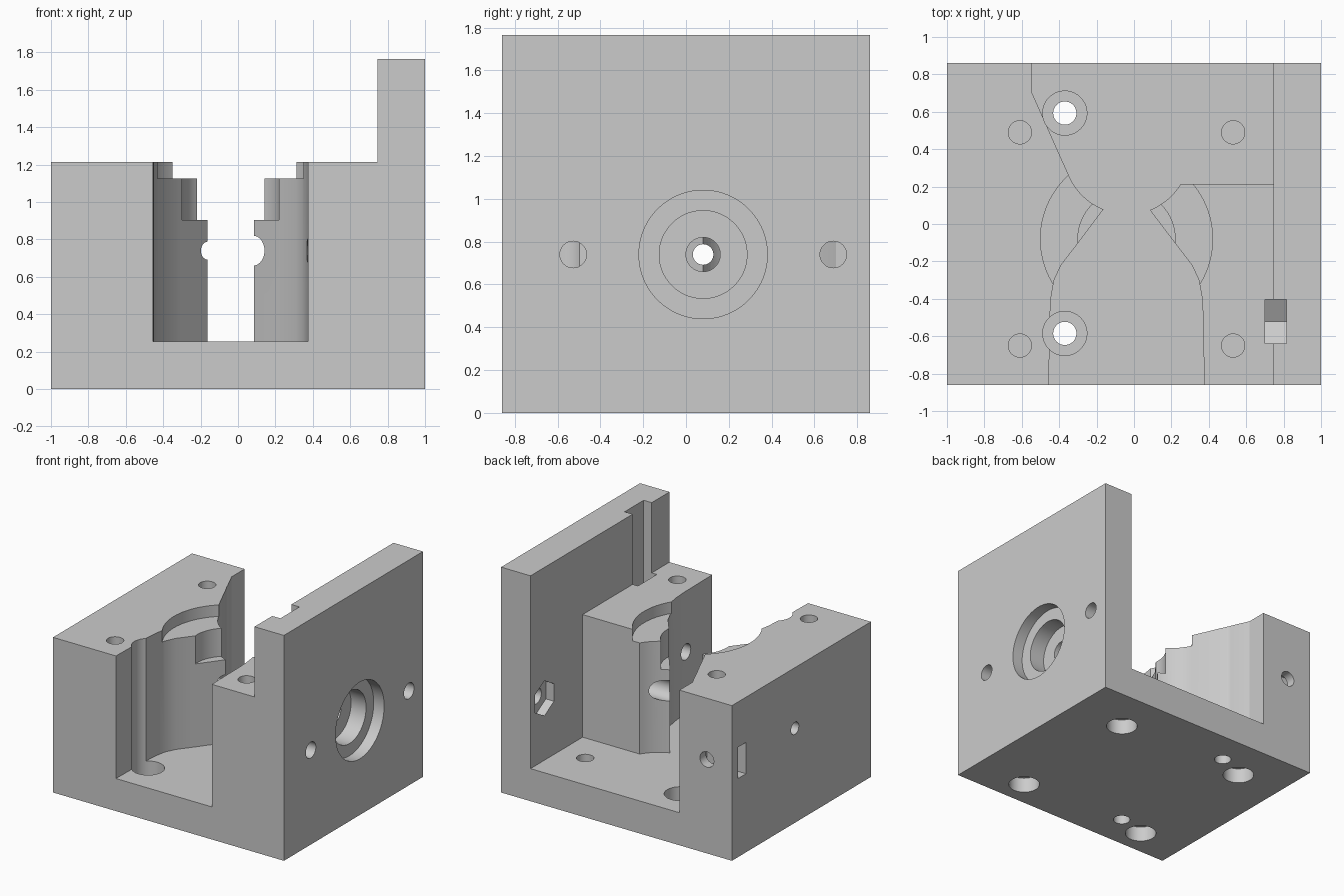
import bpy, bmesh
from math import sin, cos, radians, pi

if "Cube" in bpy.data.objects:
    bpy.data.objects.remove(bpy.data.objects["Cube"])

grey = bpy.data.materials.new("plain_grey")
grey.use_nodes = True
grey.diffuse_color = (0.6, 0.6, 0.6, 1)
grey.node_tree.nodes["Principled BSDF"].inputs["Base Color"].default_value = (0.6, 0.6, 0.6, 1)


def arc(cu, cv, r, start, end, n):
    """Points along a circular arc, angles in degrees."""
    angles = [radians(start + (end - start) * i / n) for i in range(n + 1)]
    return [(cu + r * cos(a), cv + r * sin(a)) for a in angles]


def rect(u0, u1, v0, v1):
    return [(u0, v0), (u1, v0), (u1, v1), (u0, v1)]


def prism(name, outline, axis, lo, hi):
    """Extrude a closed outline along the x, y or z axis."""
    place = {"x": lambda u, v, w: (w, u, v),
             "y": lambda u, v, w: (u, w, v),
             "z": lambda u, v, w: (u, v, w)}[axis]
    bm = bmesh.new()
    rings = [[bm.verts.new(place(u, v, w)) for u, v in outline] for w in (lo, hi)]
    for ring in rings:
        bm.faces.new(ring)
    n = len(outline)
    for i in range(n):
        j = (i + 1) % n
        bm.faces.new((rings[0][i], rings[0][j], rings[1][j], rings[1][i]))
    bmesh.ops.recalc_face_normals(bm, faces=bm.faces)
    mesh = bpy.data.meshes.new(name)
    bm.to_mesh(mesh)
    bm.free()
    mesh.materials.append(grey)
    obj = bpy.data.objects.new(name, mesh)
    bpy.context.collection.objects.link(obj)
    return obj


# Solid block everything is milled from
body = prism("bracket_body", rect(-1, 1, -0.86, 0.86), "z", 0, 1.765)
bpy.ops.object.select_all(action="DESELECT")
body.select_set(True)
bpy.context.view_layer.objects.active = body


def cut(outline, axis, lo, hi):
    cutter = prism("cutter", outline, axis, lo, hi)
    cutter.hide_render = True
    mod = body.modifiers.new("cut", "BOOLEAN")
    mod.operation = "DIFFERENCE"
    mod.solver = "EXACT"
    mod.object = cutter
    bpy.context.view_layer.update()
    bpy.ops.object.modifier_apply(modifier=mod.name)
    bpy.data.objects.remove(cutter)


def hole(u, v, r, axis, lo, hi, sides=64):
    cut(arc(u, v, r, 0, 360 * (1 - 1 / sides), sides - 1), axis, lo, hi)


# Step down from the tall side wall to the two blocks
cut(rect(-1.1, 0.745, -1, 1), "z", 1.215, 1.9)

# Waisted cavity between the blocks, opening into the rear pocket
MID = -0.04
flank = [(0.415, -1), (0.415, -0.86), (0.41, -0.5), (0.403, -0.39),
         (0.387, -0.3), (0.35, -0.22), (0.265, -0.11)]
right_side = [(MID + u, v) for u, v in flank] + arc(MID, 0.39, 0.339, -68.4, -31.1, 10)
left_side = arc(MID, 0.39, 0.335, -156.9, -111.6, 10) + [(MID - u, v) for u, v in reversed(flank)]
rear = [(0.745, 0.215), (0.745, 1), (-0.545, 1), (-0.545, 0.7)]
cut(right_side + rear + left_side, "z", 0.255, 1.5)

# Round seats stepped into the top of the cavity
hole(MID, -0.08, 0.46, "z", 1.125, 1.5, 96)
hole(MID, -0.08, 0.26, "z", 0.905, 1.5, 96)

# Corner bolt holes with wide recesses underneath
for x in (-0.61, 0.53):
    for y in (-0.65, 0.49):
        hole(x, y, 0.062, "z", 0.14, 1.5)
        hole(x, y, 0.115, "z", -0.1, 0.12)

# Counterbored floor screws
for y in (-0.585, 0.593):
    hole(-0.37, y, 0.118, "z", 0.13, 1.5)
    hole(-0.37, y, 0.062, "z", -0.1, 0.2)

# Stepped shaft bore through the wall and both blocks
hole(0.08, 0.74, 0.30, "x", 0.91, 1.1, 96)
hole(0.08, 0.74, 0.205, "x", 0.78, 1.1, 96)
hole(0.08, 0.74, 0.08, "x", MID, 1.1)
hole(0.08, 0.74, 0.048, "x", -1.1, MID)

# Side wall bolts
for y in (-0.527, 0.688):
    hole(y, 0.74, 0.062, "x", 0.0, 1.1)

# Hexagonal nut pocket and drop-in nut slot
cut(arc(0.688, 0.74, 0.137, 30, 330, 5), "x", 0.65, 0.815)
cut([(-0.64, 1.9), (-0.64, 0.67), (-0.522, 0.602), (-0.404, 0.67), (-0.404, 1.9)],
    "x", 0.70, 0.815)

# Rear bolt hole with its square nut slot from the side
hole(-0.783, 0.735, 0.06, "y", 0.5, 1)
cut(rect(0.685, 0.785, 0.615, 0.86), "x", -1.1, -0.66)

bpy.ops.object.shade_smooth_by_angle(angle=pi / 9)
